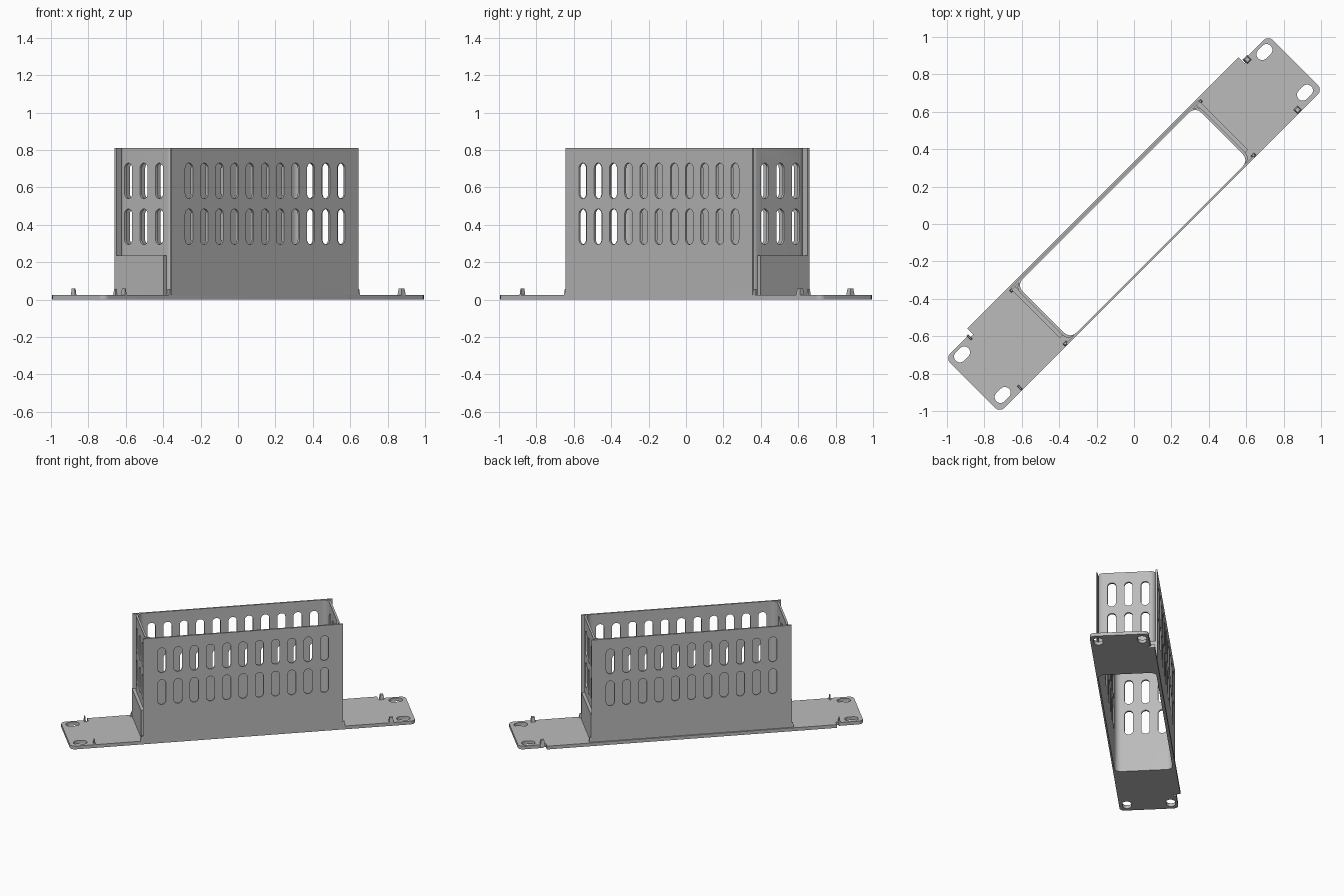
import bpy, bmesh, math
from mathutils import Matrix, Vector

if "Cube" in bpy.data.objects:
    bpy.data.objects.remove(bpy.data.objects["Cube"], do_unlink=True)

# Overall sizes, in the bracket's own frame (x along its length)
END, HALF, BACK = 1.22, 0.205, 0.235
BOX, BOX_BACK, WALL, TOP, PLATE = 0.707, 0.225, 0.012, 0.81, 0.025
TURN = Matrix.Rotation(math.radians(45), 4, "Z")
ALONG_Z = Matrix.Identity(4)
ALONG_Y = Matrix.Rotation(math.radians(90), 4, "X")        # outline x,z ; depth -y
ALONG_X = Matrix(((0, 0, 1, 0), (1, 0, 0, 0), (0, 1, 0, 0), (0, 0, 0, 1)))

grey = bpy.data.materials.new("light_grey")
grey.use_nodes = True
grey.diffuse_color = (0.5, 0.5, 0.5, 1)
grey.node_tree.nodes["Principled BSDF"].inputs["Base Color"].default_value = (0.5, 0.5, 0.5, 1)


def arc(cx, cy, r, start, end, steps=8):
    angles = [math.radians(start + (end - start) * i / steps) for i in range(steps + 1)]
    return [(cx + r * math.cos(a), cy + r * math.sin(a)) for a in angles]


def rounded(x0, x1, y0, y1, r):
    return (arc(x1 - r, y1 - r, r, 0, 90) + arc(x0 + r, y1 - r, r, 90, 180)
            + arc(x0 + r, y0 + r, r, 180, 270) + arc(x1 - r, y0 + r, r, 270, 360))


def slot(cx, cy, w, h):
    """Long hole, centred, with round ends."""
    return rounded(cx - w / 2, cx + w / 2, cy - h / 2, cy + h / 2, min(w, h) / 2 - 0.0005)


def prisms(name, outlines, d0, d1, frame=ALONG_Z, taper=1.0):
    """Solid prisms from outlines, all in one object."""
    bm = bmesh.new()
    for pts in outlines:
        mid = Vector((sum(p[0] for p in pts), sum(p[1] for p in pts))) / len(pts)
        rings = []
        for d, s in ((d0, 1.0), (d1, taper)):
            flat = [mid + (Vector(p) - mid) * s for p in pts]
            rings.append([bm.verts.new(frame @ Vector((p.x, p.y, d))) for p in flat])
        low, high = rings
        bm.faces.new(low[::-1])
        bm.faces.new(high)
        for i in range(len(pts)):
            j = (i + 1) % len(pts)
            bm.faces.new((low[i], low[j], high[j], high[i]))
    bmesh.ops.recalc_face_normals(bm, faces=bm.faces)
    mesh = bpy.data.meshes.new(name)
    bm.to_mesh(mesh)
    bm.free()
    mesh.materials.append(grey)
    obj = bpy.data.objects.new(name, mesh)
    bpy.context.collection.objects.link(obj)
    return obj


def cut(obj, cutters):
    """Cut the shapes out and bake the result."""
    for cutter in cutters:
        cutter.hide_render = True
        mod = obj.modifiers.new("cut", "BOOLEAN")
        mod.operation, mod.solver, mod.object = "DIFFERENCE", "EXACT", cutter
    graph = bpy.context.evaluated_depsgraph_get()
    mesh = bpy.data.meshes.new_from_object(obj.evaluated_get(graph))
    obj.modifiers.clear()
    obj.data = mesh


# Shared cutters
opening = prisms("opening_cutter", [rounded(-0.675, 0.675, -HALF + WALL, BOX_BACK - WALL, 0.045)], -1, 2)
ROWS = (0.39, 0.635)
side_slots = prisms("side_slot_cutter", [slot(0.115 * i, z, 0.058, 0.19)
                    for i in range(-5, 6) for z in ROWS], -1, 1, ALONG_Y)
end_slots = prisms("end_slot_cutter", [slot(0.022 + 0.117 * i, z, 0.058, 0.19)
                   for i in (-1, 0, 1) for z in ROWS], -1, 1, ALONG_X)
screw_holes = prisms("screw_hole_cutter", [slot(x, y, 0.095, 0.062)
                     for x in (-1.143, 1.143) for y in (-0.15, 0.157)], -1, 1)

# Base plate, wider at the back between the mounting ears
half = [(1.025, BACK), (1.025, 0.19), (1.045, 0.19), (1.045, HALF)]
half += arc(END - 0.035, HALF - 0.035, 0.035, 90, 0) + arc(END - 0.035, 0.035 - HALF, 0.035, 0, -90)
plate = prisms("base_plate", [half + [(-x, y) for x, y in reversed(half)]], 0, PLATE)
cut(plate, [opening, screw_holes])

# Box: rounded end walls between long side walls that end in thin fins
E, R = 0.69, 0.04
half = [(BOX, BOX_BACK), (BOX, BOX_BACK - WALL)]
half += arc(E - R, BOX_BACK - WALL - R, R, 90, 0) + arc(E - R, R + WALL - HALF, R, 0, -90)
half += [(BOX, WALL - HALF), (BOX, -HALF)]
box = prisms("box_walls", [half + [(-x, y) for x, y in reversed(half)]], PLATE / 2, TOP)
cut(box, [opening, side_slots, end_slots])
parts = [plate, box]


def block(x, y, w, h):
    return [(x - w / 2, y - h / 2), (x + w / 2, y - h / 2), (x + w / 2, y + h / 2), (x - w / 2, y + h / 2)]


# Thick lower part of each end wall, corner gussets and ear tabs
y0, y1 = -0.15, BOX_BACK - 0.002
for side, label in ((-1, "right"), (1, "left")):
    parts.append(prisms(label + "_end_foot",
                        [block(side * (E + BOX) / 2, (y0 + y1) / 2, BOX - E + 0.01, y1 - y0)], 0.01, 0.235))
    parts.append(prisms(label + "_corner_gussets",
                        [block(side * (BOX + 0.004), y, 0.03, 0.02) for y in (-0.192, 0.212)],
                        0.01, 0.058, taper=0.5))
    depth = 0.036 if side > 0 else 0.012
    parts.append(prisms(label + "_ear_tabs",
                        [block(side * 1.05, y, depth, 0.036) for y in (-0.187, 0.193)],
                        0.01, 0.06, taper=0.6))

# Remove the cutters, turn the parts into place, smooth the round edges
for cutter in (opening, side_slots, end_slots, screw_holes):
    bpy.data.objects.remove(cutter, do_unlink=True)
bpy.ops.object.select_all(action="DESELECT")
for obj in parts:
    obj.data.transform(TURN)
    obj.select_set(True)
bpy.context.view_layer.objects.active = box
bpy.ops.object.shade_smooth_by_angle(angle=math.radians(30))
